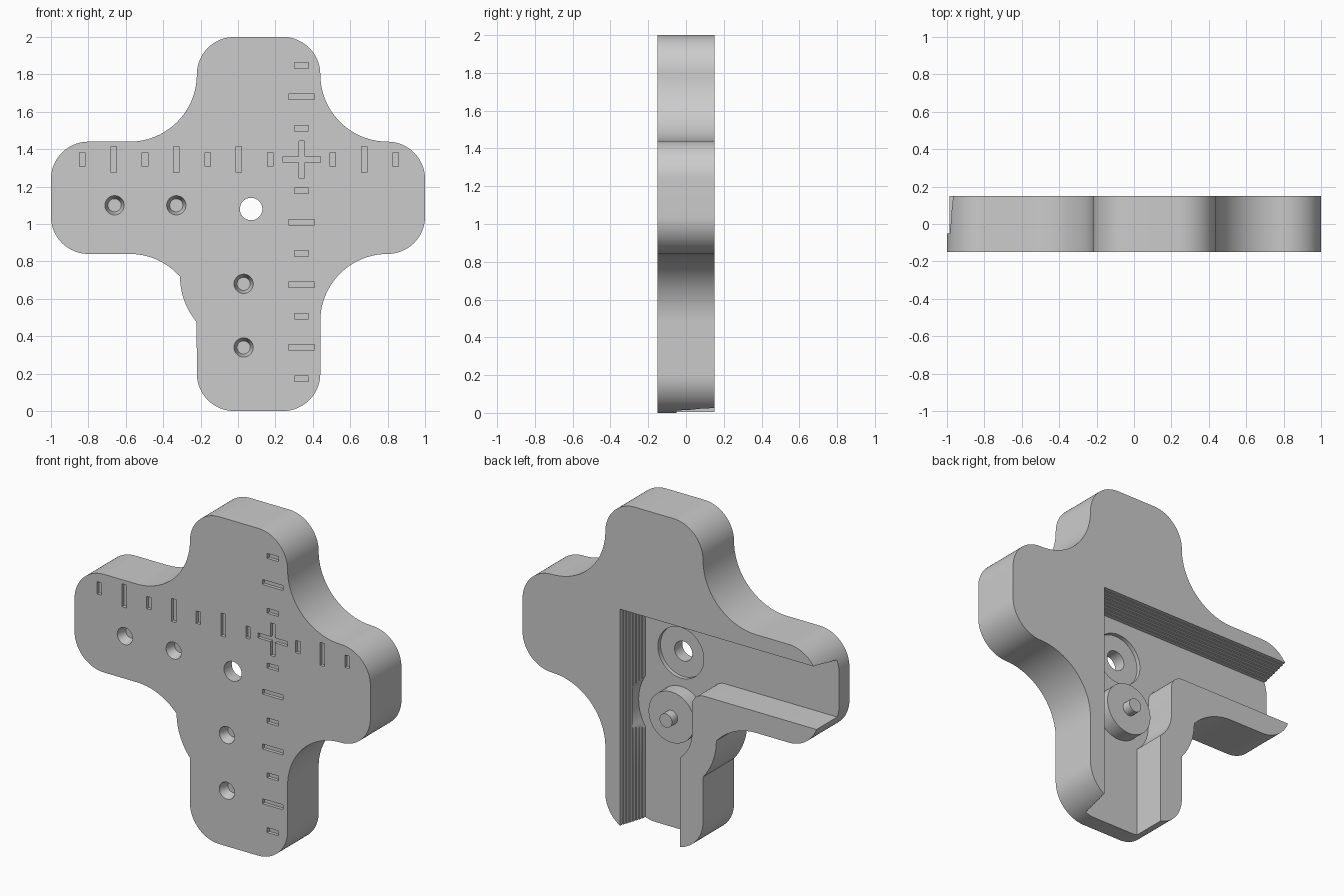
import bpy, bmesh, math

cube = bpy.data.objects.get("Cube")
if cube:
    bpy.data.objects.remove(cube, do_unlink=True)

grey = bpy.data.materials.new("plain_grey")
grey.use_nodes = True
COLOUR = (0.6, 0.6, 0.6, 1)
grey.diffuse_color = COLOUR
grey.node_tree.nodes["Principled BSDF"].inputs["Base Color"].default_value = COLOUR

FRONT, FLOOR, BACK = -0.15, -0.05, 0.15


def arc(cx, cz, r, a0, a1, n=20):
    angles = [math.radians(a0 + (a1 - a0) * i / n) for i in range(n + 1)]
    return [(cx + r * math.cos(a), cz + r * math.sin(a)) for a in angles]


def prism(name, points, y0, y1, end_points=None):
    """Solid between an outline at y0 and an outline at y1."""
    bm = bmesh.new()
    a = [bm.verts.new((x, y0, z)) for x, z in points]
    b = [bm.verts.new((x, y1, z)) for x, z in (end_points or points)]
    bm.faces.new(a)
    bm.faces.new(b[::-1])
    for i in range(len(a)):
        j = (i + 1) % len(a)
        bm.faces.new((a[i], b[i], b[j], a[j]))
    bmesh.ops.recalc_face_normals(bm, faces=bm.faces)
    mesh = bpy.data.meshes.new(name)
    bm.to_mesh(mesh)
    bm.free()
    mesh.materials.append(grey)
    obj = bpy.data.objects.new(name, mesh)
    bpy.context.collection.objects.link(obj)
    return obj


def circle(x, z, r, n=40):
    return arc(x, z, r, 0, 360, n)[:-1]


def rect(x, z, w, h):
    return [(x - w / 2, z - h / 2), (x + w / 2, z - h / 2),
            (x + w / 2, z + h / 2), (x - w / 2, z + h / 2)]


# Cross-shaped body, with a bulge around the pivot
PX, PZ = 0.07, 0.72
outline = (arc(0.24, 0.2, 0.2, -90, 0) + arc(0.8, 0.48, 0.36, 180, 90)
           + arc(0.8, 1.04, 0.2, -90, 0) + arc(0.8, 1.24, 0.2, 0, 90)
           + arc(0.8, 1.8, 0.36, 270, 180) + arc(0.24, 1.8, 0.2, 0, 90)
           + arc(-0.02, 1.8, 0.2, 90, 180) + arc(-0.58, 1.8, 0.36, 0, -90)
           + arc(-0.8, 1.24, 0.2, 90, 180) + arc(-0.8, 1.04, 0.2, 180, 270)
           + arc(-0.58, 0.48, 0.36, 90, 44) + arc(PX, PZ, 0.38, 180, 220)
           + arc(-0.02, 0.2, 0.2, 180, 270))
body = prism("body", outline, FRONT, BACK)

cutters = []


def cut(points, y0, y1, end_points=None):
    cutters.append(prism("cutter", points, y0, y1, end_points))


# L-shaped channel in the back, joined to the pivot pocket
pocket = arc(-0.225, 0.89, 0.08, 90, 0, 8) + arc(PX, PZ, 0.215, 180, 231)
cut([(0.31, -0.1), (0.31, 1.32), (-1.1, 1.32), (-1.1, 0.97)] + pocket
    + [(-0.065, -0.1)], FLOOR, 0.3)

# Fine steps up the two ruled channel walls
STEPS = 8
for i in range(1, STEPS):
    t = i / (STEPS - 1) * 0.03
    xr, zt = 0.31 + t, 1.32 + t
    cut([(xr, -0.1), (xr, zt), (-1.1, zt), (-1.1, 1.2), (0.2, 1.2), (0.2, -0.1)],
        FLOOR + i * 0.2 / STEPS, 0.3)

# Clearance cut into the channel wall beside the pivot
cut(arc(PX, PZ, 0.285, -80, 80, 30), FLOOR, 0.05)

# Sight hole with a shallow recess behind it
cut(circle(0.07, 1.08, 0.06), -0.3, 0.3)
cut(circle(0.07, 1.08, 0.155), FLOOR - 0.025, 0.1)

# Blind tapered holes in the front
for x, z in ((-0.66, 1.1), (-0.33, 1.1), (0.03, 0.68), (0.03, 0.34)):
    cut(circle(x, z, 0.053), FRONT - 0.005, FRONT + 0.06, circle(x, z, 0.035))

# Engraved scale marks and corner cross
OX, OZ, PITCH, WIDE = 0.34, 1.345, 0.1675, 0.03
ENGRAVE = FRONT + 0.02
for n in range(-7, 4):
    if n:
        size = 0.075 if n % 2 else 0.14
        cut(rect(OX, OZ + n * PITCH, size, WIDE), -0.3, ENGRAVE)
        cut(rect(OX + n * PITCH, OZ, WIDE, size), -0.3, ENGRAVE)
s, h = 0.1, WIDE / 2
cut([(-s + OX, -h + OZ), (-h + OX, -h + OZ), (-h + OX, -s + OZ), (h + OX, -s + OZ),
     (h + OX, -h + OZ), (s + OX, -h + OZ), (s + OX, h + OZ), (h + OX, h + OZ),
     (h + OX, s + OZ), (-h + OX, s + OZ), (-h + OX, h + OZ), (-s + OX, h + OZ)],
    -0.3, ENGRAVE)

# Apply the cuts to the body
for c in cutters:
    mod = body.modifiers.new("cut", 'BOOLEAN')
    mod.operation = 'DIFFERENCE'
    mod.solver = 'EXACT'
    mod.object = c
graph = bpy.context.evaluated_depsgraph_get()
body_mesh = bpy.data.meshes.new_from_object(body.evaluated_get(graph))
body.modifiers.clear()
body.data = body_mesh
for c in cutters:
    bpy.data.objects.remove(c, do_unlink=True)

# Pivot disc and its pin
disc = prism("pivot_disc", circle(PX, PZ, 0.155), FLOOR - 0.01, 0.04)
pin = prism("pivot_pin", circle(PX, PZ, 0.042), 0.03, 0.095)

# Smooth the curved walls, keep the edges sharp
bpy.ops.object.select_all(action='DESELECT')
for obj in (body, disc, pin):
    obj.select_set(True)
bpy.context.view_layer.objects.active = body
bpy.ops.object.shade_smooth_by_angle(angle=math.radians(30))
